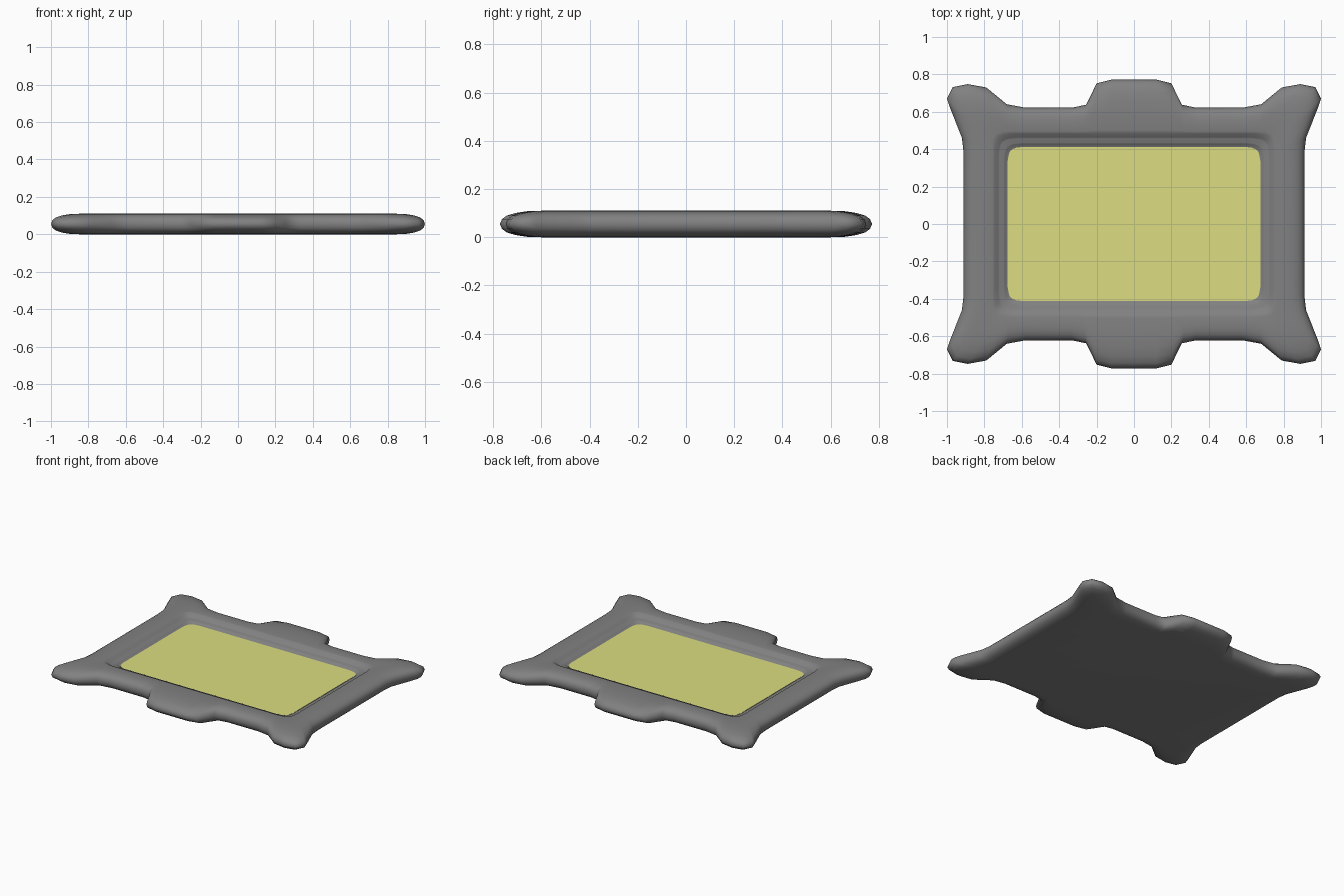
import bpy, bmesh

if "Cube" in bpy.data.objects:
    bpy.data.objects.remove(bpy.data.objects["Cube"])

# Quarter outline paired with the recess rim: outer x, y, rim x, y
QUARTER = [
    (0, .772, 0, .488), (.12, .772, .12, .488), (.20, .752, .22, .488),
    (.255, .638, .28, .488), (.33, .622, .35, .488), (.58, .622, .60, .488),
    (.68, .64, .655, .488), (.79, .73, .70, .482), (.89, .748, .72, .473),
    (.97, .732, .735, .462), (1.0, .67, .742, .445), (.985, .625, .746, .425),
    (.92, .46, .75, .40), (.912, .39, .75, .36), (.912, 0, .75, 0)]


def full_ring(quarter):
    """Mirror a quarter loop (from +y axis to +x axis) into a closed loop."""
    half = quarter + [(x, -y) for x, y in quarter[-2::-1]]
    return half + [(-x, y) for x, y in half[-2:0:-1]]


def blend(t):
    return full_ring([(a + (c - a) * t, b + (d - b) * t) for a, b, c, d in QUARTER])


def recess(inset):
    return full_ring([(c * (.75 - inset) / .75, d * (.488 - inset) / .488)
                      for _, _, c, d in QUARTER])


def loft(name, rings, color):
    bm = bmesh.new()
    loops = [[bm.verts.new((x, y, z)) for x, y in pts] for pts, z in rings]
    n = len(loops[0])
    for lo, hi in zip(loops, loops[1:]):
        for i in range(n):
            bm.faces.new((lo[i], lo[(i + 1) % n], hi[(i + 1) % n], hi[i]))
    bm.faces.new(loops[0])
    bm.faces.new(loops[-1])
    bmesh.ops.recalc_face_normals(bm, faces=bm.faces)
    mesh = bpy.data.meshes.new(name)
    bm.to_mesh(mesh)
    bm.free()
    obj = bpy.data.objects.new(name, mesh)
    bpy.context.collection.objects.link(obj)
    mat = bpy.data.materials.new(name + "_colour")
    mat.diffuse_color = color
    mat.use_nodes = True
    mat.node_tree.nodes["Principled BSDF"].inputs["Base Color"].default_value = mat.diffuse_color
    mesh.materials.append(mat)
    bpy.ops.object.select_all(action='DESELECT')
    obj.select_set(True)
    bpy.context.view_layer.objects.active = obj
    bpy.ops.object.shade_smooth_by_angle(angle=1.3)
    return obj


# Frame body: flat base, rounded rim, flat top, stepped recess
edge = [(0, .055), (.03, .075), (.10, .090), (.23, .101), (.40, .108), (.6, .11)]
rings = [(blend(t), .11 - z) for t, z in reversed(edge)]
rings += [(blend(t), z) for t, z in edge[1:]]
rings += [(blend(.95), .11), (recess(.005), .107), (recess(.024), .088),
          (recess(.032), .085), (recess(.054), .083), (recess(.060), .080),
          (recess(.073), .068)]
loft("frame_body", rings, (.22, .22, .22, 1))

# Coloured panel lying on the recess floor
loft("inset_panel", [(recess(.075), .066), (recess(.075), .070)], (.72, .73, .22, 1))
